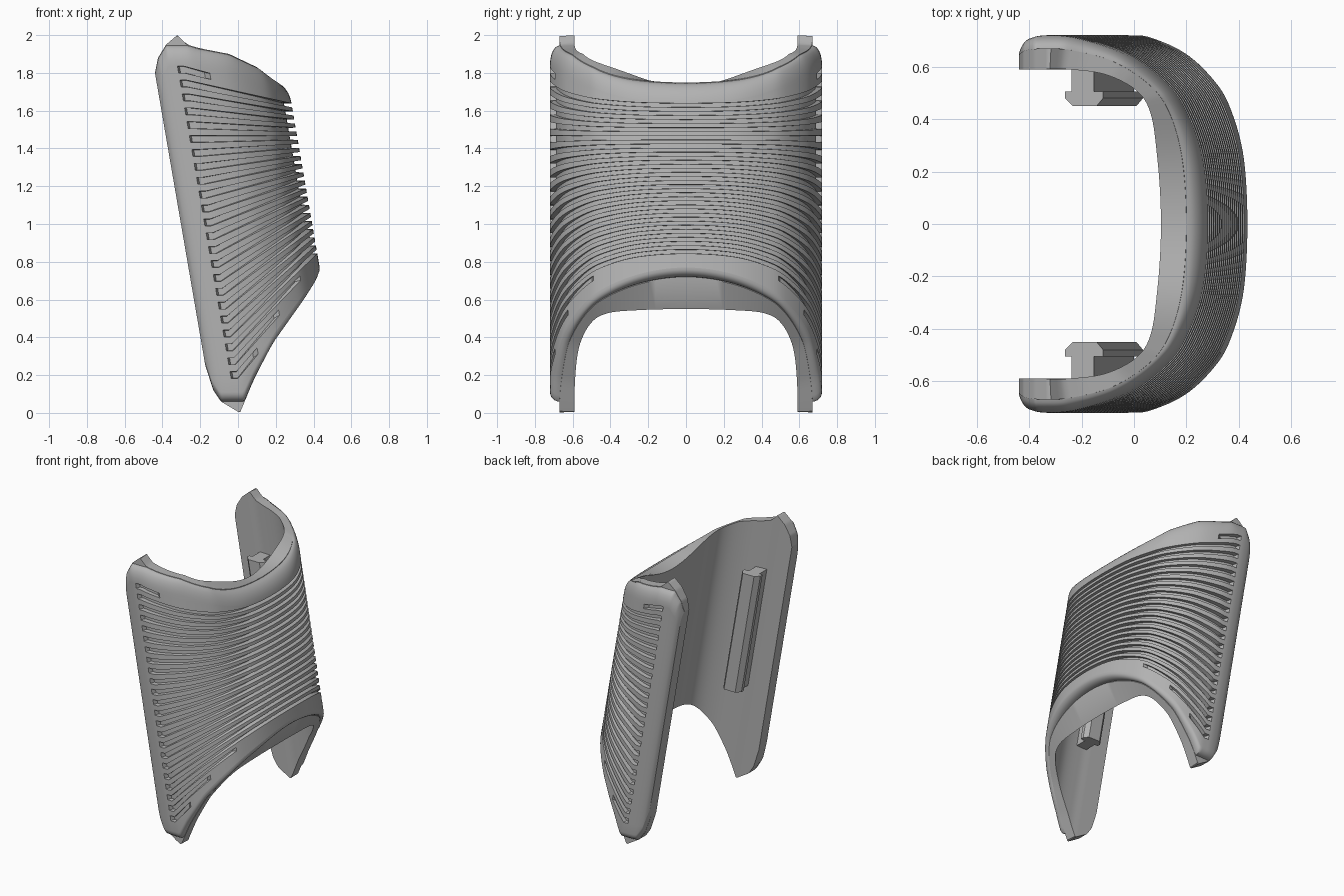
import bpy, bmesh, math
from mathutils import Vector

cube = bpy.data.objects.get("Cube")
if cube:
    bpy.data.objects.remove(cube)

SHEAR = 0.172      # the whole guard leans back by this much per unit of height
GROOVES = 23
DEPTH = 0.24       # groove depth as a share of wall thickness
LIP = 0.39         # share of wall thickness taken by the rounded rim

mat = bpy.data.materials.new("matte_grey")
mat.use_nodes = True
grey = (0.45, 0.45, 0.45, 1)
mat.diffuse_color = grey
mat.node_tree.nodes["Principled BSDF"].inputs["Base Color"].default_value = grey


def lean(s, y, z):
    return Vector((s - SHEAR * z, y, z))


def lookup(table, s):
    """Straight-line interpolation in a list of (s, z) pairs."""
    if s <= table[0][0]:
        return table[0][1]
    for (a, za), (b, zb) in zip(table, table[1:]):
        if s <= b:
            return za + (zb - za) * (s - a) / (b - a)
    return table[-1][1]


def spline(points, steps):
    """Catmull-Rom curve through the points."""
    pts = [Vector(p) for p in points]
    out = []
    for i in range(len(pts) - 1):
        p0, p1 = pts[max(i - 1, 0)], pts[i]
        p2, p3 = pts[i + 1], pts[min(i + 2, len(pts) - 1)]
        for j in range(steps):
            t = j / steps
            out.append(0.5 * (2 * p1 + (p2 - p0) * t
                              + (2 * p0 - 5 * p1 + 4 * p2 - p3) * t * t
                              + (3 * p1 - p0 - 3 * p2 + p3) * t ** 3))
    return out + [pts[-1]]


def finish(name, bm, angle):
    bmesh.ops.recalc_face_normals(bm, faces=bm.faces)
    mesh = bpy.data.meshes.new(name)
    bm.to_mesh(mesh)
    bm.free()
    mesh.materials.append(mat)
    obj = bpy.data.objects.new(name, mesh)
    bpy.context.collection.objects.link(obj)
    bpy.ops.object.select_all(action="DESELECT")
    obj.select_set(True)
    bpy.context.view_layer.objects.active = obj
    bpy.ops.object.shade_smooth_by_angle(angle=math.radians(angle))
    return obj


# Upper and lower outlines of the wall
TOP = [(-.13, 1.8), (-.10, 1.88), (-.045, 1.95), (.022, 2), (.065, 1.95),
       (.13, 1.93), (.28, 1.9), (.415, 1.83), (.5, 1.75), (.56, 1.66)]
BOTTOM = [(-.13, .25), (-.11, .12), (-.08, .06), (.01, 0), (.04, .05),
          (.11, .17), (.24, .36), (.4, .55), (.56, .75)]

# Half of the U-shaped plan: outer s, outer y, inner s, inner y
half = [(-.13, .675, -.13, .59), (-.11, .697, -.11, .59), (-.07, .713, -.07, .59),
        (-.005, .72, -.005, .59), (.1, .71, .08, .59), (.27, .65, .22, .57),
        (.41, .54, .33, .51), (.485, .43, .38, .42), (.545, .25, .395, .25),
        (.565, 0, .4, 0)]
plan = half + [(a, -b, c, -d) for a, b, c, d in reversed(half[:-1])]

# Grooves that stop short of the middle
STOP = {0: .15, 1: .29, 2: .45, GROOVES - 1: .16}


def groove_rows(s, low, high):
    """Height and depth of each row on the ribbed outer face."""
    t = max(0, (s - .03) / .53)
    rows = []
    for k in range(GROOVES):
        side, front = .2 + .0735 * k, .72 + .0433 * k
        z = side + (front - side) * t
        w = (.0735 + (.0433 - .0735) * t) * .25
        cut = DEPTH if 0 <= s <= STOP.get(k, 1) else 0
        rows += [(z - w, 0), (z - w * .9, cut), (z + w * .9, cut), (z + w, 0)]
    n = len(rows)
    return [(min(max(z, low + i * .0008), high - (n - i) * .0008), cut)
            for i, (z, cut) in enumerate(rows)]


def wall_section(p):
    """Closed section through the wall at one place on the plan."""
    outer, inner = Vector((p[0], p[1])), Vector((p[2], p[3]))

    def at(f, z):
        q = outer.lerp(inner, f)
        return lean(q.x, q.y, z)

    mid = outer.lerp(inner, LIP)
    front = max(0, 1 - (inner.y / .5) ** 2) ** 2
    top = lookup(TOP, mid.x)
    bottom = lookup(BOTTOM, mid.x) + .04 * front
    # The rounded rim stays below the pointed tips of the inner plate
    rim_top = min(top - .004, 1.945)
    rim_low = max(bottom + .004, .06)
    arc = [math.radians(a) for a in range(0, 91, 15)]
    loop = [at(1, lookup(BOTTOM, inner.x)), at(LIP, bottom)]
    loop += [at(LIP * (1 - math.sin(a)), rim_low + .05 * (1 - math.cos(a))) for a in arc]
    loop += [at(cut, z) for z, cut in groove_rows(outer.x, rim_low + .05, rim_top - .1)]
    loop += [at(LIP * (1 - math.cos(a)), rim_top - .1 + .1 * math.sin(a)) for a in arc]
    loop += [at(LIP, top), at(1, lookup(TOP, inner.x) - .11 * front)]
    return loop


# Ribbed wall
bm = bmesh.new()
rings = [[bm.verts.new(v) for v in wall_section(p)] for p in spline(plan, 8)]
for a, b in zip(rings, rings[1:]):
    for i in range(len(a)):
        j = (i + 1) % len(a)
        bm.faces.new((a[i], a[j], b[j], b[i]))
bm.faces.new(rings[0])
bm.faces.new(rings[-1])
finish("ribbed_wall", bm, 35)

# Mounting rails inside each cheek, T-shaped in section
rail = [(.035, .6), (.035, .505), (.01, .505), (.01, .48), (.04, .45),
        (.13, .45), (.155, .48), (.155, .505), (.12, .505), (.12, .6)]
for name, side in (("left_rail", 1), ("right_rail", -1)):
    bm = bmesh.new()
    low, high = [[bm.verts.new(lean(s, y * side, z)) for s, y in rail]
                 for z in (.7, 1.585)]
    bm.faces.new(low)
    bm.faces.new(high)
    for i in range(len(rail)):
        j = (i + 1) % len(rail)
        bm.faces.new((low[i], low[j], high[j], high[i]))
    finish(name, bm, 20)
